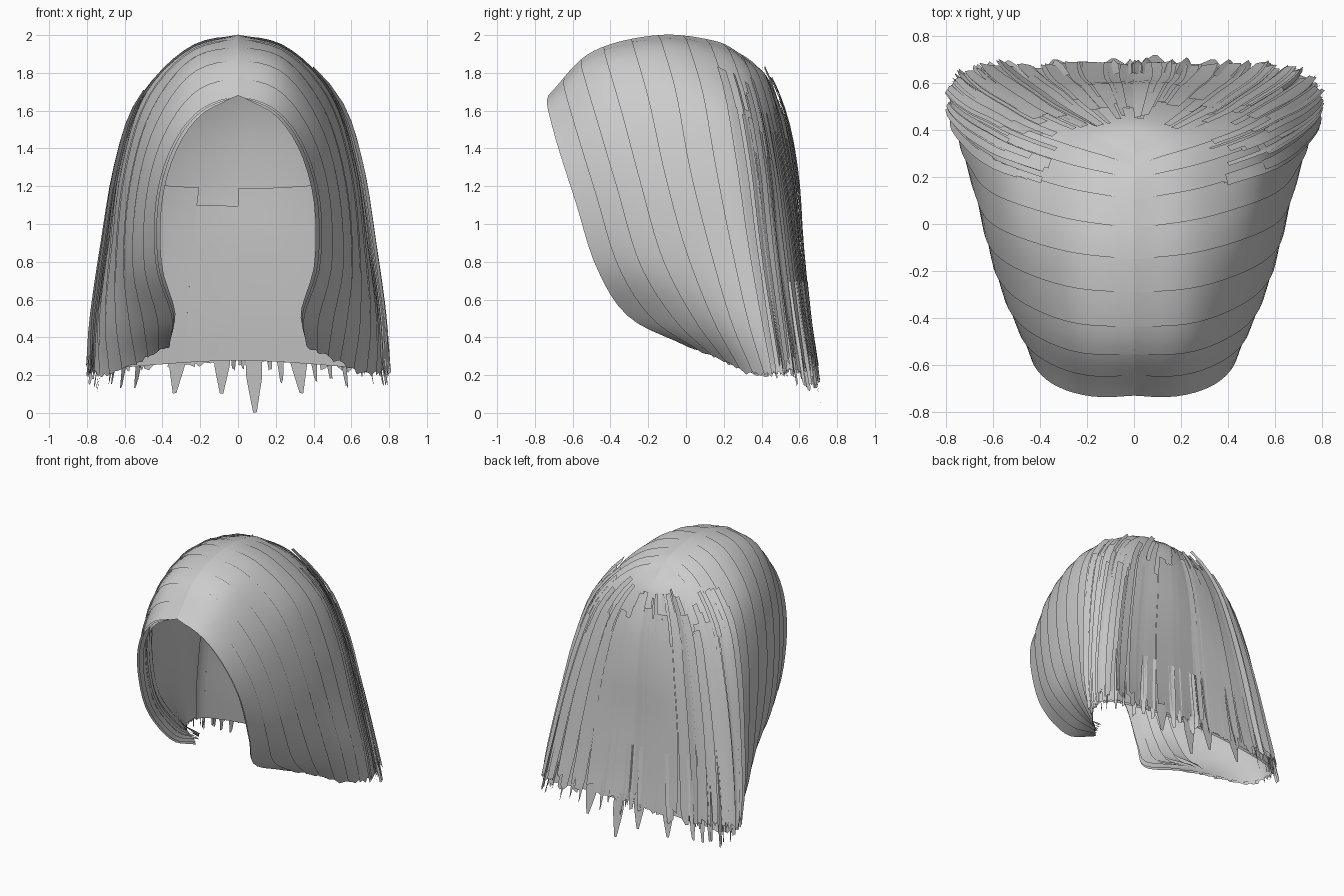
import bpy
import bmesh
import random
from mathutils import Vector

random.seed(4)
if "Cube" in bpy.data.objects:
    bpy.data.objects.remove(bpy.data.objects["Cube"], do_unlink=True)

hair_grey = bpy.data.materials.new("hair_grey")
hair_grey.use_nodes = True
GREY = (0.6, 0.6, 0.6, 1)
hair_grey.diffuse_color = GREY
hair_grey.node_tree.nodes["Principled BSDF"].inputs["Base Color"].default_value = GREY

# Guide strands of the left half, parting to tip, ordered face edge to nape
GUIDES = [
    [(0, -.73, 1.68), (.2, -.72, 1.59), (.34, -.67, 1.4), (.42, -.58, 1.12),
     (.42, -.47, .78), (.34, -.3, .52), (.36, 0, .37)],
    [(0, -.5, 1.91), (.25, -.48, 1.82), (.44, -.4, 1.55), (.54, -.3, 1.2),
     (.57, -.18, .8), (.53, 0, .5), (.5, .18, .3)],
    [(0, -.15, 2), (.26, -.12, 1.92), (.49, -.05, 1.68), (.61, .02, 1.3),
     (.66, .12, .9), (.69, .24, .5), (.67, .36, .22)],
    [(0, .15, 1.97), (.26, .2, 1.87), (.5, .28, 1.62), (.61, .34, 1.3),
     (.68, .39, .9), (.74, .45, .5), (.76, .5, .23)],
    [(0, .29, 1.9), (.2, .37, 1.8), (.37, .44, 1.57), (.47, .5, 1.25),
     (.55, .55, .9), (.62, .6, .5), (.66, .64, .24)],
    [(0, .35, 1.86), (0, .44, 1.76), (0, .53, 1.52), (0, .58, 1.22),
     (0, .6, .9), (0, .64, .5), (0, .67, .28)],
]
guides = [[Vector(p) for p in g] for g in GUIDES]
guides += [[Vector((-p.x, p.y, p.z)) for p in g] for g in reversed(guides[:-1])]
LAST_U, LAST_V = len(guides) - 1, len(guides[0]) - 1


def spline(pts, t):
    """Point on a smooth curve through pts; straight past the ends."""
    n = len(pts) - 1
    if t > n:
        return pts[n] + (pts[n] - pts[n - 1]) * (t - n)
    i = max(0, min(int(t), n - 1))
    f = t - i
    b, c = pts[i], pts[i + 1]
    a = pts[i - 1] if i > 0 else b * 2 - c
    d = pts[i + 2] if i + 2 <= n else c * 2 - b
    return b + ((c - a) + ((a * 2 - b * 5 + c * 4 - d) + (b * 3 - a - c * 3 + d) * f) * f) * f / 2


def surface(u, v):
    return spline([spline(g, v) for g in guides], u)


def lifted(u, v, lift):
    """Point on the hair surface pushed outward by lift."""
    u = max(0, min(u, LAST_U))
    p = surface(u, v)
    if lift == 0:
        return p
    e = 0.04
    w = max(v, 0.1)
    du = surface(min(u + e, LAST_U), w) - surface(max(u - e, 0), w)
    dv = surface(u, w + e) - surface(u, w - e)
    return p + dv.cross(du).normalized() * lift * min(1, v / 0.5)


def strip(bm, u0, u1, v0, v1, lift0, lift1, across, along, taper=1.0, ragged=0.0):
    """Ribbon of hair; taper narrows the tip, ragged makes the ends uneven."""
    mid = (u0 + u1) / 2
    ends = [v1 + random.uniform(-ragged, ragged) for _ in range(across + 1)]
    rows = []
    for j in range(along + 1):
        s = j / along
        width = 1 + (taper - 1) * max(0, s - 0.6) / 0.4
        row = []
        for i in range(across + 1):
            f = i / across
            u = mid + (u0 + (u1 - u0) * f - mid) * width
            v = v0 + (ends[i] - v0) * s
            row.append(bm.verts.new(lifted(u, v, lift0 + (lift1 - lift0) * f)))
        rows.append(row)
    for r, q in zip(rows, rows[1:]):
        for i in range(across):
            bm.faces.new((r[i], q[i], q[i + 1], r[i + 1]))


def finish(name, bm):
    mesh = bpy.data.meshes.new(name)
    bm.to_mesh(mesh)
    bm.free()
    mesh.materials.append(hair_grey)
    obj = bpy.data.objects.new(name, mesh)
    bpy.context.collection.objects.link(obj)
    bpy.ops.object.select_all(action="DESELECT")
    obj.select_set(True)
    bpy.context.view_layer.objects.active = obj
    bpy.ops.object.shade_smooth_by_angle()


# Continuous under layer
bm = bmesh.new()
strip(bm, 0, LAST_U, 0, LAST_V, 0, 0, 80, 36)
finish("hair_shell", bm)

for side in ("left", "right"):
    def place(u):
        return u if side == "left" else LAST_U - u

    # Overlapping locks combed back from the parting
    bm = bmesh.new()
    count = 10
    for k in range(count):
        a = k * 4 / count
        strip(bm, place(a), place(a + 0.48), 0, LAST_V + 0.05, 0.014, 0.003, 4, 28, ragged=0.06)
    finish(side + "_combed_locks", bm)

    # Loose strands layered over the side and back
    bm = bmesh.new()
    for k in range(60):
        a = random.uniform(2.7, 4.95)
        width = random.uniform(0.06, 0.18)
        start = random.uniform(1.2, 3) if a < 4 else random.uniform(0.9, 2.4)
        lift = random.uniform(0.012, 0.05 if a < 4.2 else 0.025)
        strip(bm, place(a), place(a + width), start, random.uniform(5.7, 6.1),
              lift, lift * 0.7, 2, 14, taper=0.6, ragged=0.1)
    finish(side + "_loose_strands", bm)

    # Ragged tips hanging below the hem
    bm = bmesh.new()
    for k in range(13):
        a = random.uniform(3.3, 4.95)
        strip(bm, place(a), place(a + 0.07), 4.5, random.uniform(6.15, 6.5),
              0.01, 0.025, 2, 8, taper=0.3, ragged=0.06)
    for a, tip in ((4.82, 7.26 if side == "left" else 6.8), (4.5, 6.7)):
        strip(bm, place(a), place(a + 0.12), 5, tip, 0.01, 0.01, 2, 8, taper=0.2)
    finish(side + "_hanging_tips", bm)

    # Inner locks framing the face, curling in at the tips
    bm = bmesh.new()
    for k in range(4):
        a = 0.03 + k * 0.2
        strip(bm, place(a), place(a + 0.25), 0.1, 6.05, -0.025 - k * 0.01, -0.03, 3, 22,
              taper=0.8, ragged=0.1)
    finish(side + "_face_locks", bm)

# Lining of the lower back, with a stepped upper edge
bm = bmesh.new()
for k in range(8):
    a = 3.4 + k * 0.4
    strip(bm, a, a + 0.4, 3.1 + 0.3 * (k % 3 == 1), LAST_V, -0.02, -0.02, 4, 12)
finish("back_lining", bm)
